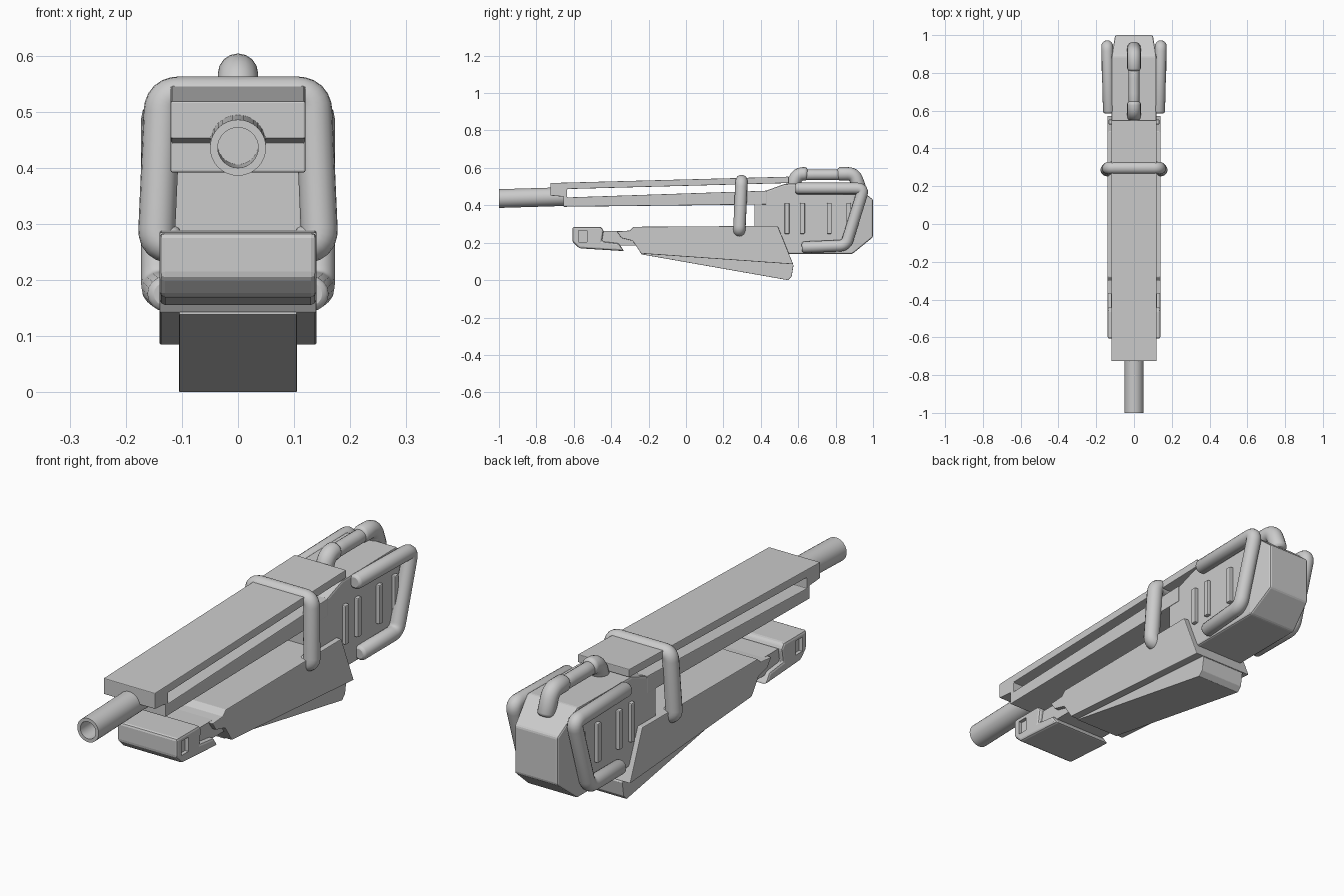
import bpy, bmesh, math
from mathutils import Vector

if "Cube" in bpy.data.objects:
    bpy.data.objects.remove(bpy.data.objects["Cube"])


def finish(name, bm, bevel=0.0):
    bmesh.ops.recalc_face_normals(bm, faces=bm.faces)
    me = bpy.data.meshes.new(name)
    bm.to_mesh(me)
    bm.free()
    ob = bpy.data.objects.new(name, me)
    bpy.context.collection.objects.link(ob)
    if bevel:
        m = ob.modifiers.new("bevel", "BEVEL")
        m.width, m.segments, m.limit_method = bevel, 2, "ANGLE"
    return ob


def loft(name, rings, bevel=0.0):
    """Skin a list of equal-length vertex rings and cap both ends."""
    bm = bmesh.new()
    rows = [[bm.verts.new(p) for p in r] for r in rings]
    n = len(rows[0])
    for a, b in zip(rows, rows[1:]):
        for i in range(n):
            bm.faces.new((a[i], a[(i + 1) % n], b[(i + 1) % n], b[i]))
    bm.faces.new(rows[0])
    bm.faces.new(rows[-1])
    return finish(name, bm, bevel)


def slab(name, profile, half, bevel=0.0):
    """Extrude a (y, z) profile across x."""
    return loft(name, [[(x, y, z) for y, z in profile] for x in (-half, half)], bevel)


def box(name, c, size, bevel=0.0):
    bm = bmesh.new()
    bmesh.ops.create_cube(bm, size=1)
    bmesh.ops.scale(bm, vec=size, verts=bm.verts)
    bmesh.ops.translate(bm, vec=c, verts=bm.verts)
    return finish(name, bm, bevel)


def tube(name, pts, r, bend=0.04):
    """Round tube along a path with rounded corners and softened ends."""
    p = [Vector(q) for q in pts]
    path = []
    for i in range(1, len(p) - 1):
        a = p[i] + (p[i - 1] - p[i]).normalized() * bend
        b = p[i] + (p[i + 1] - p[i]).normalized() * bend
        for k in range(7):
            t = k / 6
            path.append((a * (1 - t) ** 2 + p[i] * 2 * t * (1 - t) + b * t * t, 1))
    d0 = (path[0][0] - p[0]).normalized()
    d1 = (path[-1][0] - p[-1]).normalized()
    path = ([(p[0], .65), (p[0] + d0 * r * .12, .87), (p[0] + d0 * r * .35, 1)] + path +
            [(p[-1] + d1 * r * .35, 1), (p[-1] + d1 * r * .12, .87), (p[-1], .65)])
    cu = bpy.data.curves.new(name, "CURVE")
    cu.dimensions = "3D"
    cu.bevel_depth, cu.bevel_resolution, cu.use_fill_caps = r, 6, True
    sp = cu.splines.new("POLY")
    sp.points.add(len(path) - 1)
    for q, (v, s) in zip(sp.points, path):
        q.co, q.radius = (*v, 1), s
    ob = bpy.data.objects.new(name, cu)
    bpy.context.collection.objects.link(ob)
    bpy.ops.object.select_all(action="DESELECT")
    ob.select_set(True)
    bpy.context.view_layer.objects.active = ob
    bpy.ops.object.convert(target="MESH")
    bpy.ops.object.shade_smooth_by_angle(angle=math.radians(40))


# Barrel: hollow, tilted slightly up towards the back
N = 32
barrel = loft("barrel", [[(r * math.cos(2 * math.pi * i / N), y,
                           0.436 + 0.03 * (y + 1) + r * math.sin(2 * math.pi * i / N))
                          for i in range(N)]
                         for y, r in ((-.64, .05), (-1, .05), (-1, .036), (-.8, .036))])
bpy.context.view_layer.objects.active = barrel
barrel.select_set(True)
bpy.ops.object.shade_smooth_by_angle(angle=math.radians(40))

# Upper handguard: top cover and lower rail around a long open slot
slab("upper_handguard", [(-.725, .452), (-.725, .519), (.55, .553), (.55, .519),
                         (-.635, .487), (-.635, .442), (.43, .478), (.43, .405),
                         (-.655, .392), (-.655, .446)], 0.12, 0.003)

# Receiver and tapered rear block
secs = [(.365, .118, .2, .42), (.42, .118, .17, .475), (.53, .118, .14, .515),
        (.89, .118, .14, .52), (1.0, .1, .23, .43)]
loft("receiver", [[(-w, y, a), (w, y, a), (w, y, b), (-w, y, b)] for y, w, a, b in secs], 0.008)

# Lower body, neck, nose cap and wedge underneath
slab("lower_body", [(-.28, .285), (.49, .29), (.573, .085), (-.24, .142),
                    (-.285, .21), (-.345, .225), (-.37, .26), (-.30, .265)], 0.14, 0.003)
slab("neck", [(-.5, .262), (-.25, .262), (-.25, .185), (-.5, .185)], 0.122)
cap = slab("nose_cap", [(-.607, .285), (-.455, .285), (-.44, .265), (-.45, .207),
                        (-.36, .197), (-.33, .155), (-.57, .17), (-.607, .205)], 0.14, 0.01)
slab("bottom_wedge", [(-.24, .16), (.5, .16), (.575, .08), (.565, .02),
                      (.545, 0), (-.24, .138)], 0.105, 0.002)

for s, side in ((-1, "left"), (1, "right")):
    # Window recess in the nose cap
    cut = box("window_cutter_" + side, (s * .14, -.553, .235), (.03, .045, .06))
    cut.hide_render = True
    cut.hide_viewport = True
    m = cap.modifiers.new("window", "BOOLEAN")
    m.object, m.operation, m.solver = cut, "DIFFERENCE", "EXACT"
    # Raised ribs on the receiver
    for i, y in enumerate((.54, .622, .766, .87)):
        box(f"rib_{side}_{i}", (s * .121, y, .33), (.026, .026, .165), 0.004)
    # Side guard tubes
    tube("side_guard_" + side, [(s * .133, .585, .49), (s * .142, .95, .49),
                                (s * .142, .855, .185), (s * .13, .62, .175)], 0.031, 0.035)

# Clamp hoop over the handguard, hooking into the lower body
tube("clamp_hoop", [(-.10, .285, .265), (-.146, .285, .262), (-.134, .297, .53),
                    (.134, .297, .53), (.146, .285, .262), (.10, .285, .265)], 0.033, 0.03)

# Carry handle on top, with a thinner grip between its posts
tube("handle_front_post", [(0, .565, .49), (0, .595, .568), (0, .65, .568)], 0.036, 0.035)
tube("handle_rear_post", [(0, .935, .47), (0, .9, .568), (0, .81, .568)], 0.036, 0.035)
tube("handle_grip", [(0, .61, .563), (0, .73, .563), (0, .86, .563)], 0.029)
